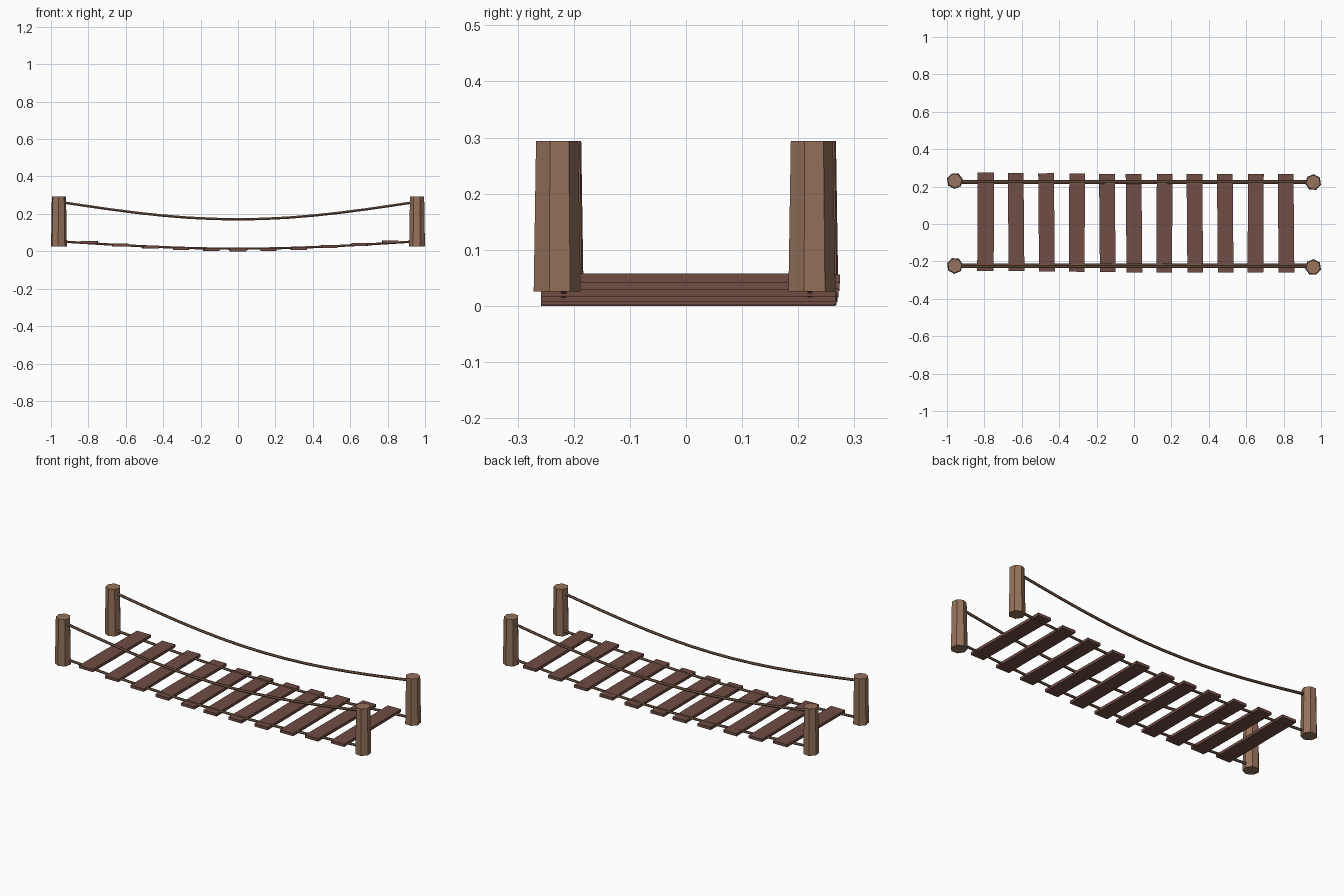
import bpy, bmesh, math
from mathutils import Vector, Matrix

if "Cube" in bpy.data.objects:
    bpy.data.objects.remove(bpy.data.objects["Cube"])


def material(name, rgb):
    m = bpy.data.materials.new(name)
    m.diffuse_color = (*rgb, 1)
    m.use_nodes = True
    m.node_tree.nodes["Principled BSDF"].inputs["Base Color"].default_value = m.diffuse_color
    return m


POST = material("post_wood", (0.305, 0.168, 0.105))
PLANK = material("plank_wood", (0.162, 0.074, 0.058))
ROPE = material("rope_brown", (0.2, 0.112, 0.07))


def finish(bm, name, mat):
    bmesh.ops.recalc_face_normals(bm, faces=bm.faces)
    me = bpy.data.meshes.new(name)
    bm.to_mesh(me)
    bm.free()
    me.materials.append(mat)
    ob = bpy.data.objects.new(name, me)
    bpy.context.collection.objects.link(ob)
    return ob


def sag(x, low, rise):
    # hanging curve, nearly straight toward the posts
    return low + rise * (1 - math.cos(math.pi / 2 * x / 0.92))


# Posts: tapered seven-sided logs, left pair is the right pair turned half way
def post(name, y, turn):
    bm = bmesh.new()
    bmesh.ops.create_cone(bm, cap_ends=True, segments=7, radius1=0.0435,
                          radius2=0.039, depth=0.268)
    # put one corner at -17 degrees
    v = max((v for v in bm.verts), key=lambda v: v.co.x)
    a = math.atan2(v.co.y, v.co.x)
    rot = Matrix.Rotation(math.radians(-17) - a, 4, 'Z')
    place = Matrix.Translation((0.958, y, 0.160))
    bm.transform(Matrix.Rotation(turn, 4, 'Z') @ place @ rot)
    finish(bm, name, POST)


for side, turn in (("right", 0), ("left", math.pi)):
    for i, y in enumerate((-0.231, 0.223)):
        post(f"{side}_post_{i + 1}", y, turn)


# Ropes: six-sided tubes swept along the hanging curve
def rope(name, y, low, rise, radius, steps=14, sides=6):
    bm = bmesh.new()
    rings = []
    for i in range(steps + 1):
        x = -0.95 + 1.9 * i / steps
        d = (sag(x + 0.01, low, rise) - sag(x - 0.01, low, rise)) / 0.02
        up = Vector((-d, 0, 1)).normalized()
        c = Vector((x, y, sag(x, low, rise)))
        rings.append([bm.verts.new(c + radius * (math.cos(t) * Vector((0, 1, 0)) + math.sin(t) * up))
                      for t in (2 * math.pi * k / sides for k in range(sides))])
    for a, b in zip(rings, rings[1:]):
        for k in range(sides):
            n = (k + 1) % sides
            bm.faces.new((a[k], a[n], b[n], b[k]))
    bm.faces.new(rings[0])
    bm.faces.new(rings[-1])
    finish(bm, name, ROPE)


rope("front_hand_rope", -0.228, 0.171, 0.088, 0.0075)
rope("back_hand_rope", 0.229, 0.171, 0.088, 0.0075)
rope("front_deck_rope", -0.218, 0.014, 0.037, 0.007)
rope("back_deck_rope", 0.221, 0.014, 0.037, 0.007)

# Planks: flat boards following the deck ropes
for i in range(11):
    k = i - 5
    x = 0.1626 * k + (0.02 if k < 0 else 0)
    f = i / 10
    width = 0.088 if i == 0 else 0.084
    length = 0.525
    y = 0.012 - 0.008 * min(1, f * 2)
    z = sag(x, 0.008, 0.051)
    bm = bmesh.new()
    bmesh.ops.create_cube(bm, size=1)
    bm.transform(Matrix.Translation((x, y, z))
                 @ Matrix.Rotation(math.radians(0.5 if i % 3 else -0.3), 4, 'Z')
                 @ Matrix.Diagonal((width, length, 0.016, 1)))
    finish(bm, f"plank_{i + 1}", PLANK)
